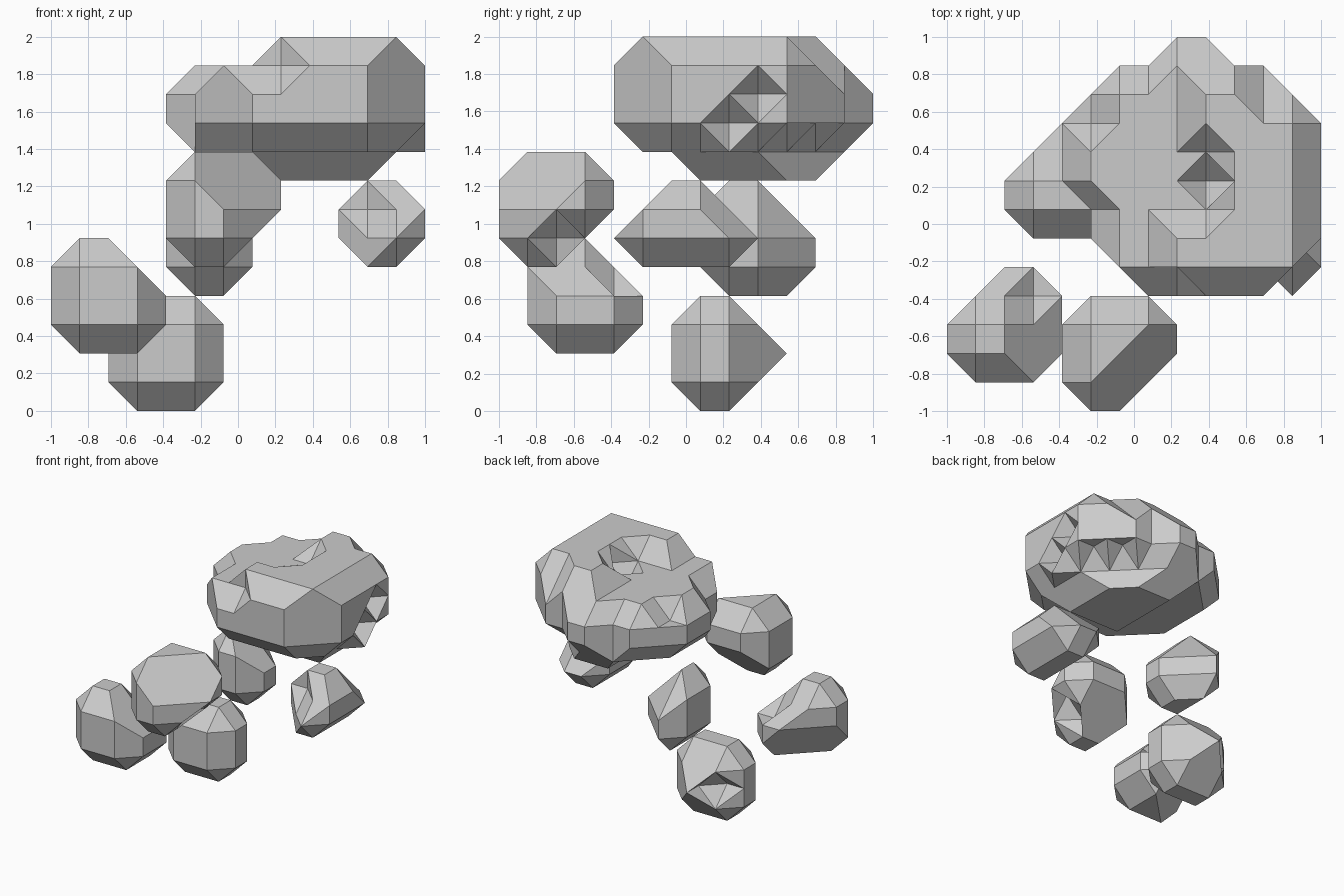
import bpy, bmesh
from itertools import product
from mathutils import Vector

cube = bpy.data.objects.get("Cube")
if cube:
    bpy.data.objects.remove(cube, do_unlink=True)

STEP = 2 / 13

rock = bpy.data.materials.new("plain_grey")
rock.use_nodes = True
GREY = (0.6, 0.6, 0.6, 1)
rock.diffuse_color = GREY
rock.node_tree.nodes["Principled BSDF"].inputs["Base Color"].default_value = GREY


def is_solid(points):
    """True when the points do not all lie in one plane."""
    if len(points) < 4:
        return False
    a, b, c, *rest = [Vector(p) for p in points]
    normal = (b - a).cross(c - a)
    return any(abs(normal.dot(p - a)) > 0.1 for p in rest)


def cell_faces(points):
    """Flat polygons of the hull of the filled corners of one cell."""
    if not is_solid(points):
        return []
    bm = bmesh.new()
    for p in points:
        bm.verts.new(p)
    bmesh.ops.convex_hull(bm, input=bm.verts[:])
    bmesh.ops.dissolve_limit(bm, angle_limit=0.01, verts=bm.verts[:], edges=bm.edges[:])
    result = [[tuple(round(c) for c in v.co) for v in f.verts] for f in bm.faces]
    bm.free()
    return result


def lump(name, box, xy, x_y, xz, x_z, yz, y_z, rule=None, extra=(), cut=()):
    """Chamfered lattice lump: limits on the axes and on their sums and differences."""
    def inside(x, y, z):
        limits = ((x + y, xy), (x - y, x_y), (x + z, xz), (x - z, x_z), (y + z, yz), (y - z, y_z))
        return all(lo <= v <= hi for v, (lo, hi) in limits) and (rule is None or rule(x, y, z))

    ranges = [range(lo, hi + 1) for lo, hi in box]
    filled = {p for p in product(*ranges) if inside(*p)}
    filled = (filled | set(extra)) - set(cut)
    corners = list(product((0, 1), repeat=3))
    cells = {tuple(a - b for a, b in zip(p, c)) for p in filled for c in corners}

    # Keep only the faces that no second cell shares
    shell = {}
    for cell in cells:
        pts = [tuple(a + b for a, b in zip(cell, c)) for c in corners]
        for poly in cell_faces([p for p in pts if p in filled]):
            key = frozenset(poly)
            if key in shell:
                del shell[key]
            else:
                shell[key] = poly

    bm = bmesh.new()
    verts = {}
    for poly in shell.values():
        for p in poly:
            if p not in verts:
                verts[p] = bm.verts.new(Vector(p) * STEP - Vector((1, 1, 0)))
        bm.faces.new([verts[p] for p in poly])
    bmesh.ops.recalc_face_normals(bm, faces=bm.faces[:])
    bmesh.ops.dissolve_limit(bm, angle_limit=0.01, verts=bm.verts[:], edges=bm.edges[:])
    mesh = bpy.data.meshes.new(name)
    bm.to_mesh(mesh)
    bm.free()
    mesh.materials.append(rock)
    bpy.context.collection.objects.link(bpy.data.objects.new(name, mesh))


# Small lumps
lump("front_right_lump", ((0, 4), (1, 5), (2, 6)),
     (2, 8), (-3, 2), (3, 8), (-5, 1), (4, 9), (-4, 2),
     rule=lambda x, y, z: x - y + z >= 1, cut=[(3, 4, 5)])
lump("lowest_lump", ((2, 6), (6, 9), (0, 4)),
     (9, 14), (-6, -1), (3, 9), (-1, 5), (7, 12), (3, 8),
     extra=[(4, 10, 2)], cut=[(3, 9, 2)])
lump("front_middle_lump", ((4, 8), (0, 4), (5, 9)),
     (5, 11), (1, 6), (10, 16), (-4, 1), (6, 12), (-8, -3),
     rule=lambda x, y, z: x - y + z <= 13, cut=[(7, 2, 6)])
lump("left_lump", ((10, 13), (4, 9), (5, 8)),
     (16, 21), (2, 8), (16, 20), (3, 7), (10, 15), (-2, 3),
     cut=[(11, 5, 7), (13, 8, 7)])
lump("rear_lump", ((4, 7), (7, 11), (4, 8)),
     (12, 16), (-6, -1), (9, 13), (-3, 2), (12, 17), (0, 6),
     rule=lambda x, y, z: x + y + z <= 22 and x + y - z <= 11)


# Large upper lump with a stepped top
def large_rule(x, y, z):
    if x == 4 and y < 8 or y == 13 and not 8 <= x <= 9:
        return False
    if z == 8:
        return 8 <= x <= 11 and y >= 7 and x + y <= 21
    if z == 9:
        return 12 <= x + y <= 21 and -5 <= x - y <= 6
    if y == 4 and x < 9 and z > 11:
        return False
    if z == 12:
        first = 8 if y >= 12 else 6 if y >= 10 or y < 8 else 5
        return x >= first
    if z == 13:
        start = 8 if y <= 6 else 10 if y <= 9 else 9
        return x >= start
    return True


lump("large_upper_lump", ((4, 13), (4, 13), (8, 13)),
     (11, 23), (-6, 7), (14, 25), (-7, 3), (14, 24), (-8, 3), rule=large_rule,
     extra=[(13, 8, 9)],
     cut=[(13, 8, 10), (13, 9, 11), (9, 8, 12),
          (11, 11, 13), (12, 11, 13), (11, 12, 12)])
